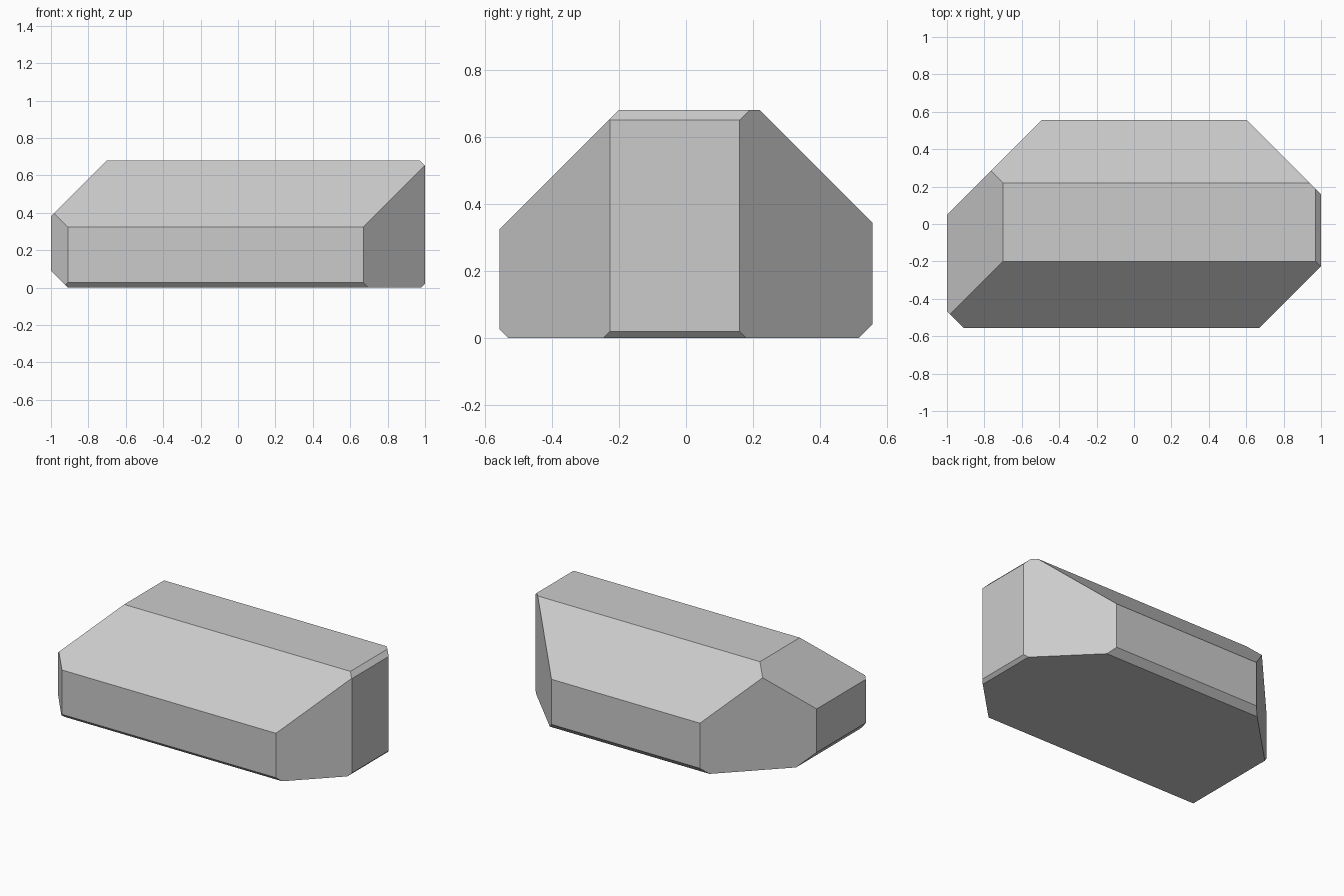
import bpy, bmesh
from mathutils import Vector, Matrix

if "Cube" in bpy.data.objects:
    bpy.data.objects.remove(bpy.data.objects["Cube"])

X, Y, H = 1.0, 0.557, 0.68

# Starting block
bm = bmesh.new()
bmesh.ops.create_cube(bm, size=1, matrix=Matrix.Translation((0, 0, H / 2)) @ Matrix.Diagonal((2 * X, 2 * Y, H, 1)))


def slice_off(normal, dist):
    """Cut away everything where normal . p > dist and cap the cut."""
    n = Vector(normal)
    cut = bmesh.ops.bisect_plane(bm, geom=bm.verts[:] + bm.edges[:] + bm.faces[:], dist=1e-5,
                                 plane_co=n * dist / n.length_squared, plane_no=n, clear_outer=True)
    edges = [e for e in cut["geom_cut"] if isinstance(e, bmesh.types.BMEdge)]
    bmesh.ops.contextual_create(bm, geom=edges)


# 45 degree chamfers: upright corners, end edges, long edges
for normal, dist in [
    ((1, 1, 0), 1.16), ((-1, 1, 0), 1.05), ((1, -1, 0), 1.227), ((-1, -1, 0), 1.467),
    ((1, 0, 1), 1.65), ((-1, 0, 1), 1.38), ((1, 0, -1), 0.98), ((-1, 0, -1), 0.91),
    ((0, 1, 1), 0.90), ((0, -1, 1), 0.88), ((0, 1, -1), 0.515), ((0, -1, -1), 0.53),
]:
    slice_off(normal, dist)

bmesh.ops.recalc_face_normals(bm, faces=bm.faces)
mesh = bpy.data.meshes.new("chamfered_block")
bm.to_mesh(mesh)
bm.free()
bpy.context.collection.objects.link(bpy.data.objects.new("chamfered_block", mesh))
